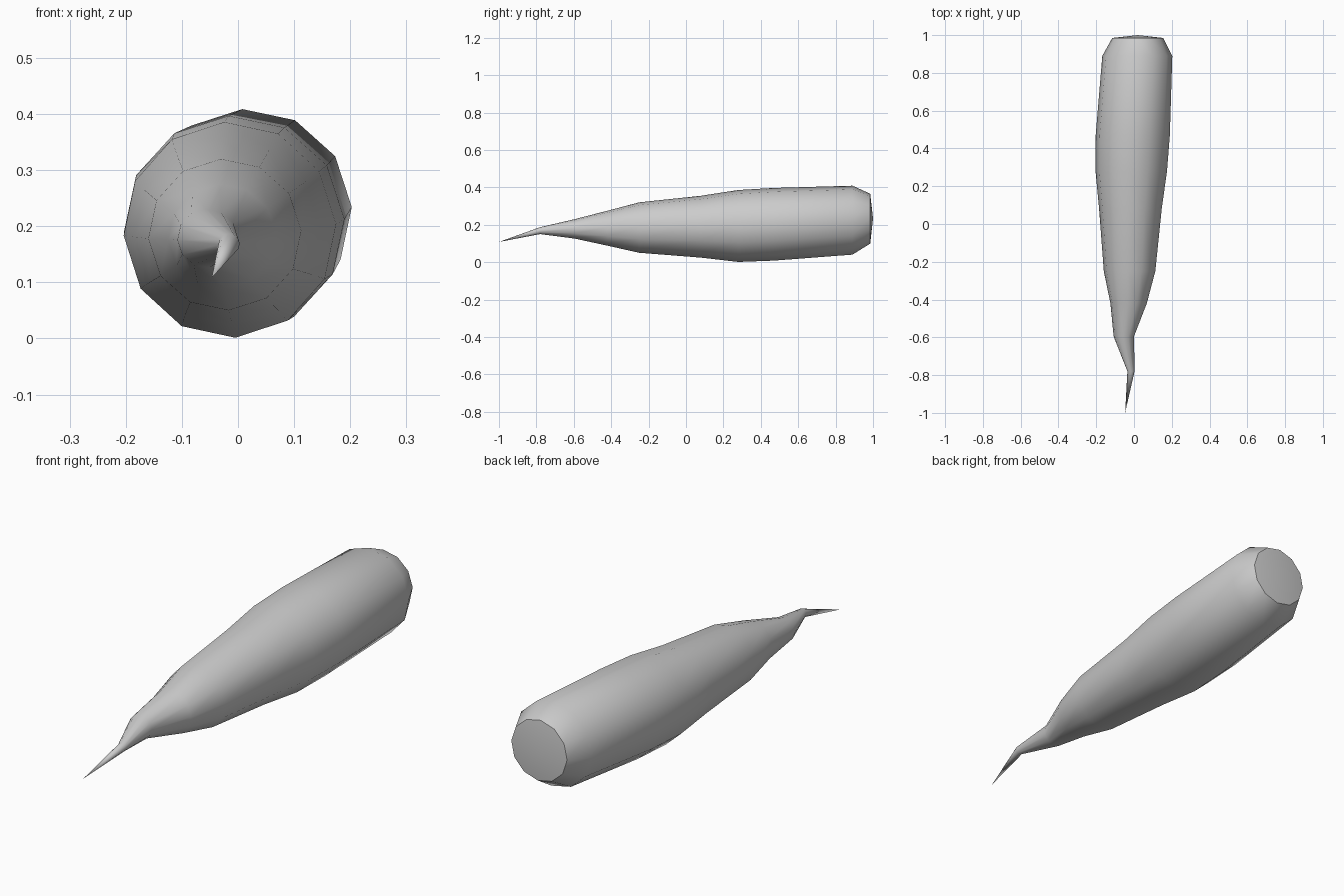
import bpy, bmesh, math

if "Cube" in bpy.data.objects:
    bpy.data.objects.remove(bpy.data.objects["Cube"])

SIDES = 12
# Cross-sections along the root: y, x min, x max, z min, z max
SECTIONS = [
    (-0.78, -0.035, 0.003, 0.150, 0.187),
    (-0.595, -0.108, 0.000, 0.126, 0.230),
    (-0.42, -0.125, 0.068, 0.088, 0.275),
    (-0.25, -0.160, 0.113, 0.050, 0.320),
    (0.08, -0.185, 0.147, 0.024, 0.355),
    (0.28, -0.204, 0.175, 0.001, 0.386),
    (0.47, -0.203, 0.190, 0.008, 0.397),
    (0.89, -0.168, 0.203, 0.040, 0.409),
    (0.985, -0.115, 0.155, 0.099, 0.366),
]

bm = bmesh.new()

# Rings of the tapering body
rings = []
for y, x0, x1, z0, z1 in SECTIONS:
    ring = []
    for i in range(SIDES):
        a = math.radians(3) + 2 * math.pi * i / SIDES
        ring.append(bm.verts.new(((x0 + x1) / 2 + (x1 - x0) / 2 * math.cos(a), y,
                                  (z0 + z1) / 2 + (z1 - z0) / 2 * math.sin(a))))
    rings.append(ring)

# Pointed root tip and shallow crown centre
tip = bm.verts.new((-0.047, -1.0, 0.108))
crown = bm.verts.new((0.02, 1.0, 0.233))

for i in range(SIDES):
    j = (i + 1) % SIDES
    bm.faces.new((tip, rings[0][i], rings[0][j]))
    for a, b in zip(rings, rings[1:]):
        bm.faces.new((a[i], b[i], b[j], a[j]))
    bm.faces.new((rings[-1][i], crown, rings[-1][j]))
bmesh.ops.recalc_face_normals(bm, faces=bm.faces[:])

mesh = bpy.data.meshes.new("root_vegetable")
bm.to_mesh(mesh)
bm.free()
root = bpy.data.objects.new("root_vegetable", mesh)
bpy.context.collection.objects.link(root)

# Smooth body with a crisp crown rim
bpy.context.view_layer.objects.active = root
root.select_set(True)
bpy.ops.object.shade_smooth_by_angle(angle=math.radians(42))
